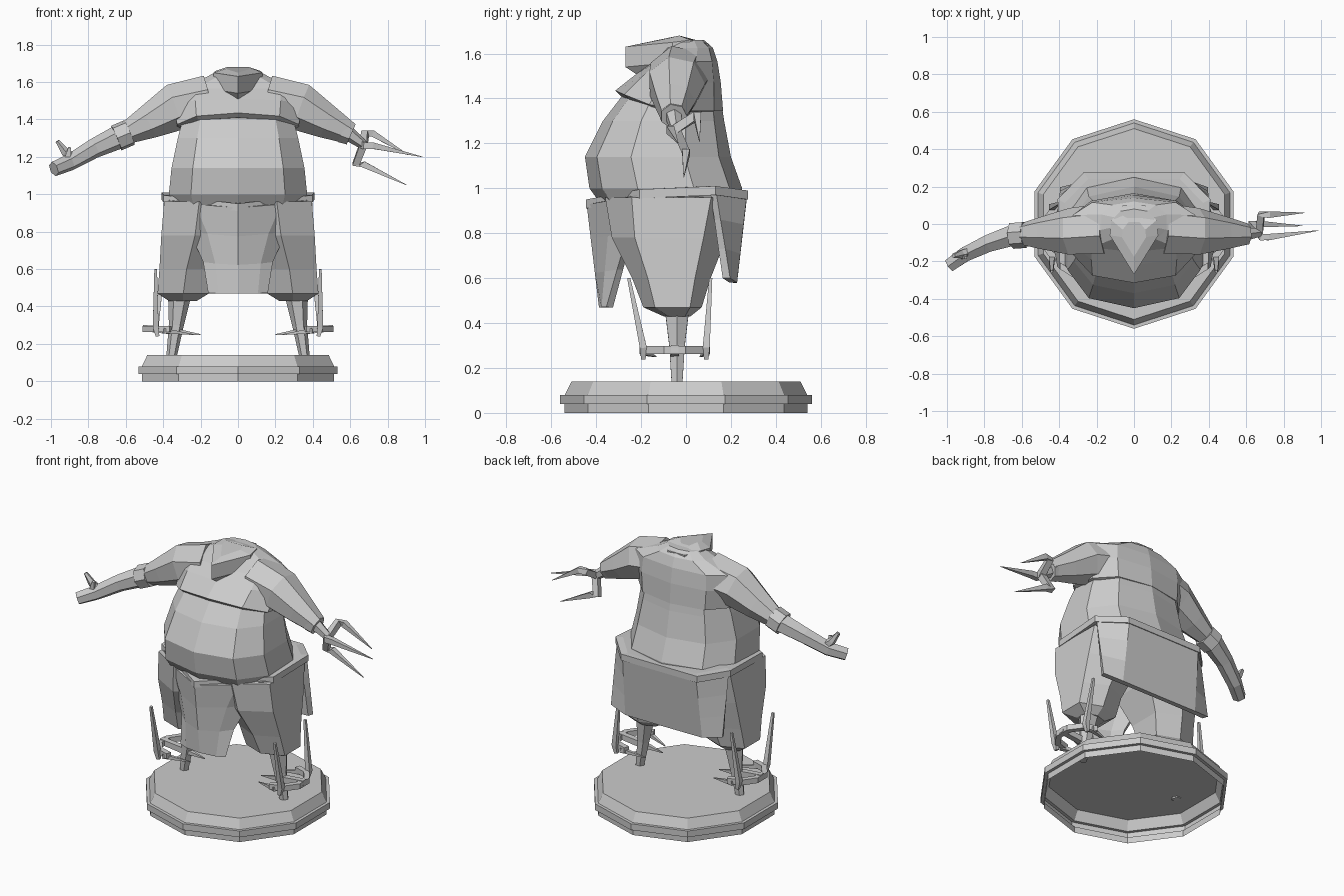
import bpy, bmesh
from math import sin, cos, pi, tau, copysign
from mathutils import Vector

default = bpy.data.objects.get("Cube")
if default:
    bpy.data.objects.remove(default)

clay = bpy.data.materials.new("plain grey")
clay.use_nodes = True
clay.diffuse_color = (.6, .6, .6, 1)
shader = clay.node_tree.nodes["Principled BSDF"]
shader.inputs["Base Color"].default_value = clay.diffuse_color


def loft(name, rings, closed=True, bottom=True, mirror=False, thickness=0):
    """Skin a stack of equal rows of points, as a solid or as an open sheet."""
    bm = bmesh.new()
    rows = [[bm.verts.new(point) for point in ring] for ring in rings]
    for low, high in zip(rows, rows[1:]):
        for i in range(0 if closed else 1, len(low)):
            bm.faces.new((low[i - 1], low[i], high[i], high[i - 1]))
    if closed:
        bm.faces.new(rows[-1])
        if bottom:
            bm.faces.new(rows[0])
    bmesh.ops.recalc_face_normals(bm, faces=bm.faces)
    mesh = bpy.data.meshes.new(name)
    bm.to_mesh(mesh)
    bm.free()
    mesh.materials.append(clay)
    part = bpy.data.objects.new(name, mesh)
    bpy.context.collection.objects.link(part)
    if mirror:
        part.modifiers.new("Mirror", "MIRROR").use_mirror_merge = False
    if thickness:
        solid = part.modifiers.new("Thickness", "SOLIDIFY")
        solid.thickness = thickness
        solid.offset = 0


def tube(name, path, widths, sides=4, mirror=False):
    """Tapered faceted limb along a path, one width for each point."""
    points = [Vector(point) for point in path]
    last = len(points) - 1
    rings = []
    for k, (centre, width) in enumerate(zip(points, widths)):
        along = (points[min(k + 1, last)] - points[max(k - 1, 0)]).normalized()
        guide = Vector((1, 0, 0)) if abs(along.z) > .8 else Vector((0, 0, 1))
        across = along.cross(guide).normalized()
        upward = across.cross(along)
        angles = [(i + .5) * tau / sides for i in range(sides)]
        rings.append([centre + width * (across * cos(a) + upward * sin(a)) for a in angles])
    loft(name, rings, mirror=mirror)


def symmetric(half):
    """Complete a row that starts on the centre line."""
    return [(-x, y, z) for x, y, z in reversed(half) if x > 0] + half


def resized(ring, factor, rise):
    """Scale a row about the body axis and raise it."""
    axis = -.08
    return [(x * factor, axis + (y - axis) * factor, z + rise) for x, y, z in ring]


def body_section(z, half, front, back, lift=0):
    """Ten-sided section with a vertex at front centre, lifted there if asked."""
    middle, depth = (front + back) / 2, (back - front) / 2
    ring = []
    for i in range(10):
        s, c = sin(tau * i / 10), cos(tau * i / 10)
        x = half * copysign(abs(s) ** .8, s)
        y = middle - depth * copysign(abs(c) ** .85, c)
        ring.append((x, y, z + lift * max(c, 0)))
    return ring


def drape(name, top, hem, pinch):
    """Hang a cloth from top to hem; pinch above one narrows it early."""
    rows = []
    for step in range(4):
        t = step / 3
        narrow = 1 - (1 - t) ** pinch
        half = []
        for upper, lower in zip(top, hem):
            x, y, z = Vector(upper).lerp(Vector(lower), t)
            x = upper[0] + (lower[0] - upper[0]) * narrow
            half.append((x, y, z))
        rows.append(symmetric(half))
    loft(name, rows, closed=False, thickness=.035)


def trouser_section(z, inner, outer, front, back):
    """Six-sided section with a flat outer panel."""
    middle = (inner + outer) / 2
    bevel = (back - front) / 5
    return [(inner, front + bevel, z), (middle, front, z), (outer, front + bevel, z),
            (outer, back - bevel, z), (middle, back, z), (inner, back - bevel, z)]


# Stepped ten-sided stand, hollow underneath
profile = [(.54, 0), (.54, .04), (.56, .04), (.56, .08), (.54, .08), (.51, .14), (.48, .14)]
corners = [i * pi / 5 for i in range(10)]
loft("stand", [[(r * sin(a), r * cos(a), z) for a in corners] for r, z in profile], bottom=False)

# Belly, with the chest overhanging it
loft("belly", [body_section(*values) for values in (
    (.93, .36, -.38, .24),
    (1, .385, -.43, .25),
    (1.14, .37, -.45, .2),
    (1.3, .335, -.37, .17),
    (1.43, .3, -.27, .15))])
loft("chest", [body_section(*values) for values in (
    (1.34, .32, -.29, .15, .07),
    (1.345, .34, -.315, .165, .09),
    (1.47, .35, -.22, .155, .04),
    (1.565, .34, -.15, .14),
    (1.625, .18, -.1, .12),
    (1.66, .11, -.06, .08))])

# Pointed collar at the neck
collar = symmetric([(0, -.27, 1.63), (.13, -.06, 1.65), (.12, .02, 1.66), (.06, .1, 1.645)])
loft("collar", [resized(collar, .6, -.14), resized(collar, 1, -.09), collar,
                resized(collar, .5, .02)])

# Belt following the tilted waist
front_mid, front_side = (0, -.425, .93), (.375, -.2, .975)
back_side, back_mid = (.385, .12, .99), (.255, .255, .97)
waist = symmetric([front_mid, front_side, back_side, back_mid])
loft("belt", [resized(waist, factor, rise) for factor, rise in (
    (.96, -.02), (1.06, -.02), (1.06, .02), (.96, .02))])

# Front apron and rear skirt hanging from the belt
drape("front_apron", [front_mid, (.22, -.32, .95), front_side],
      [(0, -.37, .47), (.1, -.36, .47), (.15, -.34, .47)], pinch=2)
drape("rear_skirt", [(0, .255, .97), back_mid, back_side],
      [(0, .21, .58), (.27, .21, .58), (.39, .18, .6)], pinch=1)

# Baggy trouser legs on pegs
loft("trouser_leg", [trouser_section(*values) for values in (
    (.96, .02, .395, -.36, .23),
    (.78, .05, .41, -.33, .18),
    (.6, .13, .42, -.24, .11),
    (.47, .155, .43, -.19, .07),
    (.43, .22, .37, -.1, .02))], mirror=True)
tube("peg_leg", [(.31, -.04, .48), (.33, -.04, .3), (.355, -.04, .135)],
     (.065, .04, .028), sides=6, mirror=True)

# Forked brace round each peg: half hoop, inward spikes and upright tines
arc = [i * pi / 5 for i in range(6)]
tube("brace_hoop", [(.36 + .14 * sin(a), -.05 - .14 * cos(a), .28) for a in arc],
     [.024] * len(arc), mirror=True)
tube("brace_bar", [(.51, -.05, .285), (.36, -.05, .27), (.2, -.05, .25)],
     (.024, .026, .003), mirror=True)
for place, y, tip in (("front", -.19, (.44, -.255, .6)), ("rear", .09, (.4, .11, .6))):
    tube(place + "_brace_tine", [(.43, y, .24), (.44, y, .29), tip],
         (.014, .022, .01), mirror=True)
    tube(place + "_brace_spike", [(.4, y, .27), (.24, y * .7, .25)], (.02, .003), mirror=True)

# Sleeves with cuffs
tube("sleeve", [(.16, -.03, 1.5), (.34, -.045, 1.465), (.48, -.05, 1.385), (.6, -.055, 1.325)],
     (.14, .13, .093, .06), sides=7, mirror=True)
tube("left_cuff", [(.56, -.055, 1.34), (.605, -.055, 1.32)], (.068, .06), sides=7)
tube("right_cuff", [(-.58, -.055, 1.33), (-.65, -.06, 1.3)], (.073, .073), sides=7)

# Three-pronged fork in place of the left hand
hub = (.67, -.045, 1.265)
tube("left_wrist", [(.59, -.055, 1.325), hub], (.04, .026), sides=6)
prongs = {"upper": ((.72, .05, 1.325), (.91, .06, 1.21)),
          "middle": ((.72, -.07, 1.26), (.985, -.035, 1.2)),
          "lower": ((.67, 0, 1.16), (.9, -.01, 1.05))}
for place, (knee, tip) in prongs.items():
    heel = Vector(knee) - Vector((.04, 0, 0))
    tube(place + "_prong", [hub, heel, knee, tip], (.028, .026, .024, .002))

# Right forearm and hand
tube("right_hand", [(-.63, -.055, 1.31), (-.77, -.1, 1.245), (-.9, -.16, 1.17),
                    (-.985, -.22, 1.135)], (.065, .053, .045, .04), sides=6)
tube("right_thumb", [(-.88, -.15, 1.19), (-.925, -.16, 1.225), (-.965, -.17, 1.285)],
     (.028, .024, .012), sides=5)
tube("right_finger", [(-.91, -.17, 1.2), (-.9, -.18, 1.25)], (.022, .01))
